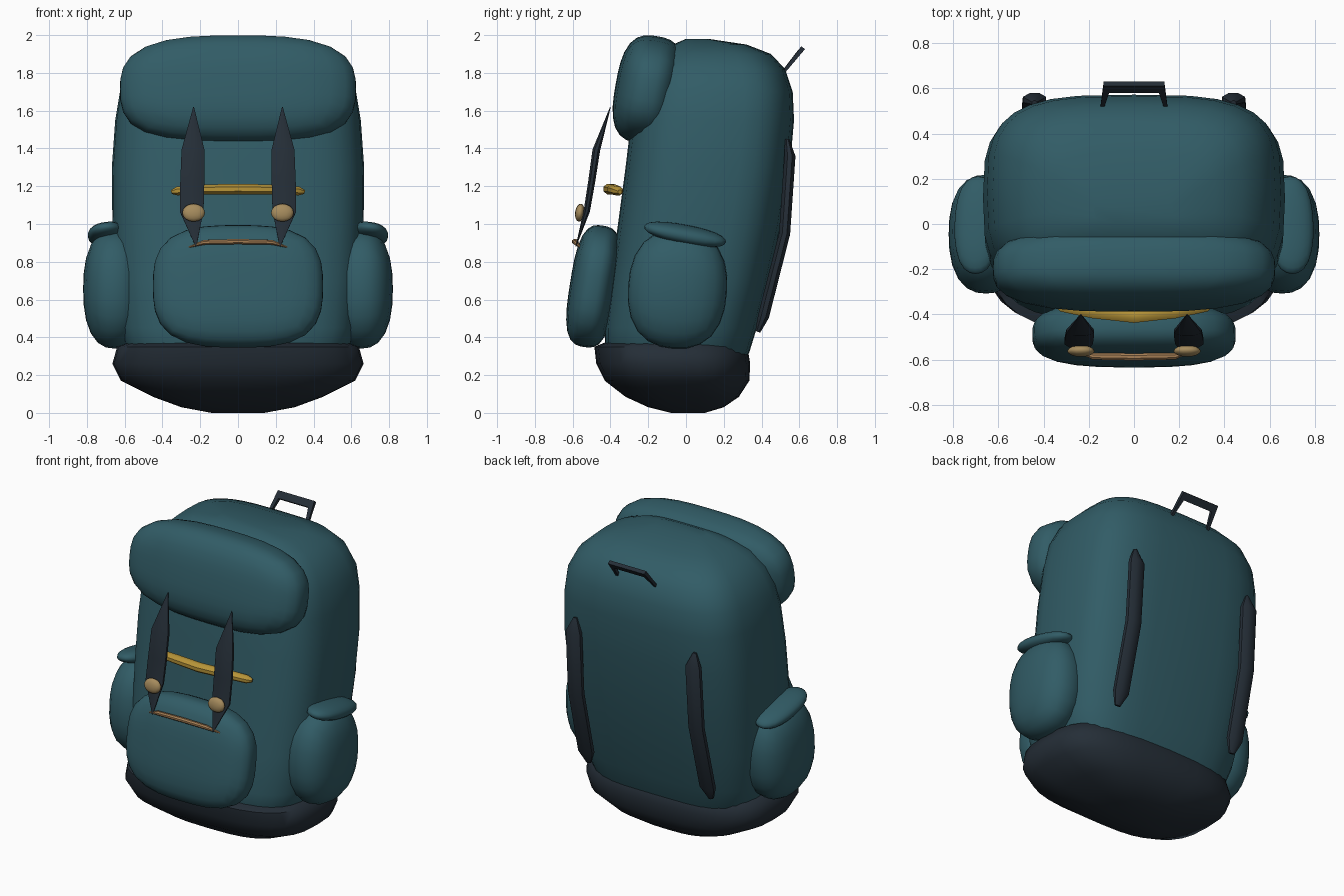
import bpy, bmesh, math
from mathutils import Vector, Euler

if "Cube" in bpy.data.objects:
    bpy.data.objects.remove(bpy.data.objects["Cube"], do_unlink=True)


def material(name, rgb):
    m = bpy.data.materials.new(name)
    m.use_nodes = True
    m.diffuse_color = (*rgb, 1)
    m.node_tree.nodes["Principled BSDF"].inputs["Base Color"].default_value = (*rgb, 1)
    return m


TEAL = material("teal_fabric", (0.031, 0.107, 0.133))
DARK = material("dark_webbing", (0.018, 0.027, 0.038))
YELLOW = material("yellow_strap", (0.48, 0.30, 0.04))
TAN = material("tan_button", (0.38, 0.26, 0.11))
CORD = material("brown_cord", (0.38, 0.21, 0.09))


def finish(bm, name, mat, angle=60):
    bmesh.ops.recalc_face_normals(bm, faces=bm.faces)
    mesh = bpy.data.meshes.new(name)
    bm.to_mesh(mesh)
    bm.free()
    obj = bpy.data.objects.new(name, mesh)
    bpy.context.collection.objects.link(obj)
    mesh.materials.append(mat)
    bpy.ops.object.select_all(action="DESELECT")
    obj.select_set(True)
    bpy.context.view_layer.objects.active = obj
    bpy.ops.object.shade_smooth_by_angle(angle=math.radians(angle))
    return obj


def bridge(bm, rings):
    """Skin a list of point rings and cap both ends."""
    loops = [[bm.verts.new(p) for p in ring] for ring in rings]
    n = len(loops[0])
    for a, b in zip(loops, loops[1:]):
        for i in range(n):
            j = (i + 1) % n
            bm.faces.new((a[i], a[j], b[j], b[i]))
    bm.faces.new(loops[0][::-1])
    bm.faces.new(loops[-1])


def spow(v, e):
    return math.copysign(abs(v) ** e, v)


def stack(name, rows, power, mat, n=32):
    """Stacked rounded-rectangle rings: (height, front y, back y, half width)."""
    bm = bmesh.new()
    rings = []
    for z, front, back, hx in rows:
        ring = []
        for i in range(n):
            t = math.tau * i / n
            ring.append(Vector((hx * spow(math.cos(t), 2 / power),
                                (front + back) / 2 + (back - front) / 2 * spow(math.sin(t), 2 / power), z)))
        rings.append(ring)
    bridge(bm, rings)
    return finish(bm, name, mat)


def cushion(name, centre, half, power, mat, tilt=(0, 0, 0), cuts=7):
    """Padded box: a divided cube pushed out to a rounded solid."""
    bm = bmesh.new()
    bmesh.ops.create_cube(bm, size=2)
    bmesh.ops.subdivide_edges(bm, edges=bm.edges[:], cuts=cuts, use_grid_fill=True)
    rot = Euler([math.radians(a) for a in tilt]).to_matrix()
    for v in bm.verts:
        d = Vector([math.tan(c * math.pi / 4) for c in v.co])
        d /= sum(abs(c) ** power for c in d) ** (1 / power)
        v.co = rot @ Vector([c * h for c, h in zip(d, half)]) + Vector(centre)
    return finish(bm, name, mat)


def ribbon(name, path, across, mat, n=8, angle=40):
    """Strap along a path of (point, half width, half thickness)."""
    bm = bmesh.new()
    pts = [Vector(p) for p, _, _ in path]
    rings = []
    for i, (_, w, t) in enumerate(path):
        tangent = (pts[min(i + 1, len(pts) - 1)] - pts[max(i - 1, 0)]).normalized()
        side = Vector(across)
        side = (side - tangent * side.dot(tangent)).normalized()
        up = tangent.cross(side)
        rings.append([pts[i] + side * w * math.cos(a) + up * t * math.sin(a)
                      for a in (math.tau * (k + 0.5) / n for k in range(n))])
    bridge(bm, rings)
    return finish(bm, name, mat, angle)


# Main bag, leaning backwards
stack("main_bag", [
    (0.2, -0.36, 0.28, 0.5), (0.32, -0.43, 0.335, 0.585), (0.45, -0.43, 0.375, 0.625),
    (0.7, -0.40, 0.44, 0.65), (1.0, -0.36, 0.505, 0.665), (1.3, -0.32, 0.55, 0.668),
    (1.55, -0.29, 0.572, 0.65), (1.7, -0.26, 0.565, 0.625), (1.82, -0.22, 0.525, 0.565),
    (1.9, -0.15, 0.45, 0.48), (1.95, -0.07, 0.32, 0.36), (1.98, 0, 0.12, 0.18)], 3.4, TEAL)

# Dark padded base
stack("base", [
    (0, -0.08, 0.1, 0.14), (0.03, -0.2, 0.2, 0.3), (0.085, -0.32, 0.28, 0.45),
    (0.17, -0.43, 0.335, 0.62), (0.26, -0.475, 0.34, 0.665), (0.35, -0.485, 0.325, 0.64),
    (0.38, -0.41, 0.25, 0.56)], 3, DARK)

# Lid pouch and front pocket
cushion("lid_pouch", (0, -0.2, 1.71), (0.625, 0.175, 0.288), 2.9, TEAL, (-10, 0, 0))
cushion("front_pocket", (0, -0.49, 0.67), (0.45, 0.125, 0.325), 3, TEAL, (-9, 0, 0))

# Yellow strap across the front
ribbon("cross_strap", [
    ((-0.35, -0.35, 1.17), 0.012, 0.012), ((-0.32, -0.36, 1.175), 0.03, 0.025),
    ((-0.18, -0.385, 1.183), 0.035, 0.028), ((0, -0.405, 1.185), 0.035, 0.03),
    ((0.18, -0.385, 1.183), 0.035, 0.028), ((0.32, -0.36, 1.175), 0.03, 0.025),
    ((0.35, -0.35, 1.17), 0.012, 0.012)], (0, 1, 0), YELLOW)

# Cord on the front pocket
ribbon("pocket_cord", [
    ((-0.26, -0.56, 0.878), 0.004, 0.004), ((-0.18, -0.585, 0.903), 0.016, 0.014),
    ((0, -0.588, 0.907), 0.017, 0.015),
    ((0.18, -0.585, 0.903), 0.016, 0.014), ((0.26, -0.56, 0.878), 0.004, 0.004)],
    (0, 1, 0), CORD)

# Grab handle
ribbon("grab_handle", [
    ((-0.14, 0.52, 1.81), 0.012, 0.012), ((-0.122, 0.605, 1.915), 0.038, 0.017),
    ((0.122, 0.605, 1.915), 0.038, 0.017), ((0.14, 0.52, 1.81), 0.012, 0.012)],
    (0, 0.64, 0.77), DARK, n=4)

# Parts on both sides
for s, label in ((1, "left"), (-1, "right")):
    cushion(label + "_side_pocket", (s * 0.655, -0.045, 0.655), (0.165, 0.262, 0.315), 2.4, TEAL,
            (-4, 0, 0), cuts=5)
    cushion(label + "_pocket_flap", (s * 0.695, -0.005, 0.945), (0.1, 0.22, 0.048), 2.3, TEAL,
            (-11, s * 8, 0), cuts=5)
    ribbon(label + "_buckle_strap", [
        ((s * 0.235, -0.40, 1.62), 0.002, 0.002), ((s * 0.238, -0.475, 1.39), 0.066, 0.022),
        ((s * 0.242, -0.50, 1.22), 0.069, 0.02), ((s * 0.245, -0.525, 1.07), 0.068, 0.018),
        ((s * 0.222, -0.583, 0.88), 0.002, 0.002)], (1, 0, 0), DARK)
    cushion(label + "_button", (s * 0.235, -0.562, 1.06), (0.06, 0.025, 0.048), 2, TAN, (-8, 0, 0), cuts=3)
    ribbon(label + "_back_strap", [
        ((s * 0.44, 0.535, 1.45), 0.012, 0.012), ((s * 0.44, 0.55, 1.36), 0.056, 0.032),
        ((s * 0.443, 0.522, 0.95), 0.056, 0.032), ((s * 0.447, 0.41, 0.51), 0.056, 0.032),
        ((s * 0.45, 0.38, 0.43), 0.02, 0.015)], (1, 0, 0), DARK)
